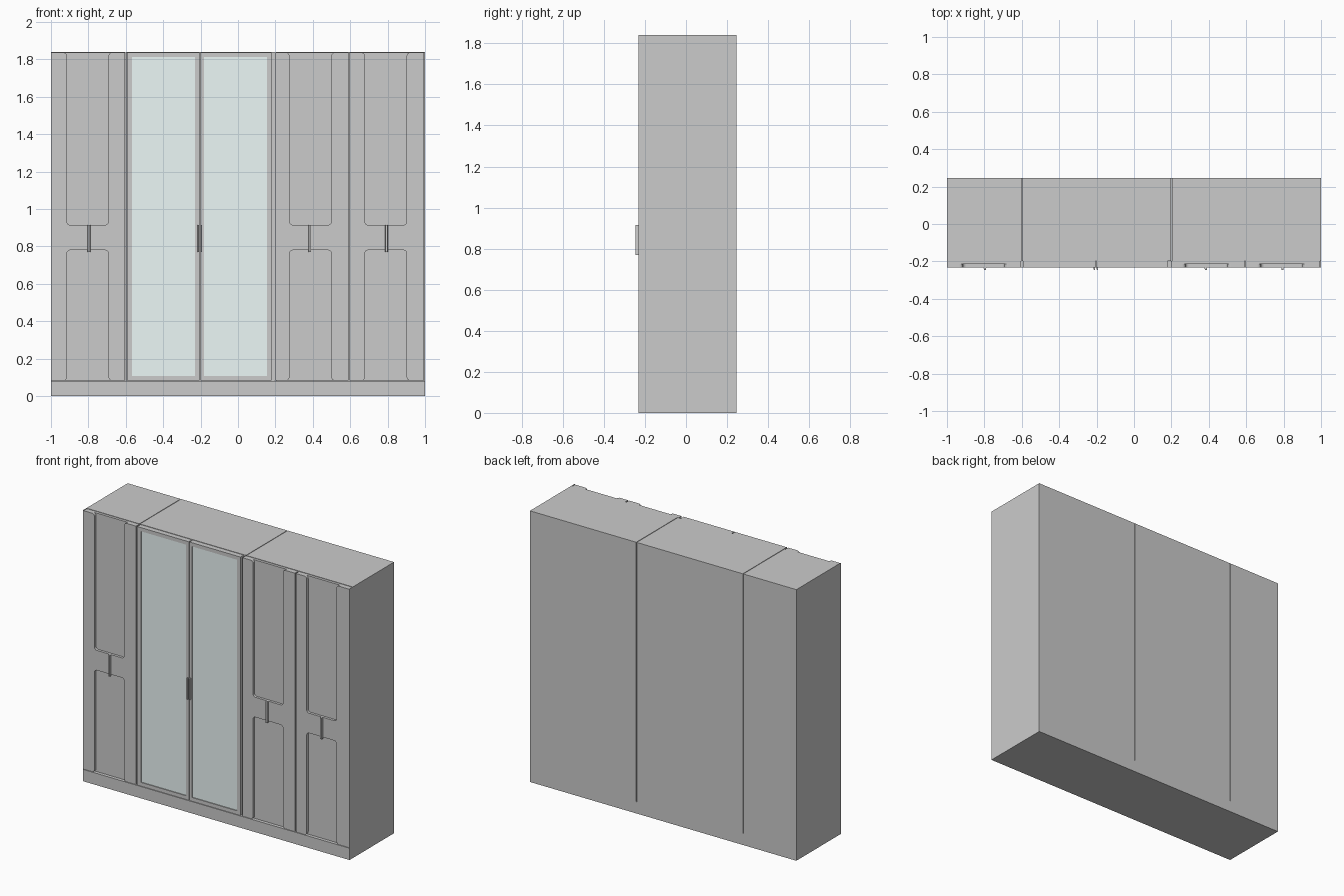
import bpy, bmesh
from mathutils import Vector

if "Cube" in bpy.data.objects:
    bpy.data.objects.remove(bpy.data.objects["Cube"])

FRONT, MID, INNER, BACK = -0.232, -0.215, -0.197, 0.245
Z0, Z1, TOP = 0.083, 1.837, 1.84

glass = bpy.data.materials.new("mirror_glass")
glass.diffuse_color = (0.84, 0.94, 0.93, 1)
glass.use_nodes = True
glass.node_tree.nodes["Principled BSDF"].inputs["Base Color"].default_value = glass.diffuse_color


def finish(name, bm, mat=None):
    bmesh.ops.recalc_face_normals(bm, faces=bm.faces[:])
    me = bpy.data.meshes.new(name)
    bm.to_mesh(me)
    bm.free()
    ob = bpy.data.objects.new(name, me)
    bpy.context.collection.objects.link(ob)
    if mat:
        me.materials.append(mat)
    return ob


def box(name, x0, x1, y0, y1, z0, z1, mat=None):
    bm = bmesh.new()
    bmesh.ops.create_cube(bm, size=1)
    for v in bm.verts:
        v.co = Vector((x0 + (v.co.x + .5) * (x1 - x0),
                       y0 + (v.co.y + .5) * (y1 - y0),
                       z0 + (v.co.z + .5) * (z1 - z0)))
    return finish(name, bm, mat)


def extrude_y(bm, face, depth):
    new = bmesh.ops.extrude_face_region(bm, geom=[face])["geom"]
    bmesh.ops.translate(bm, vec=(0, depth, 0),
                        verts=[g for g in new if isinstance(g, bmesh.types.BMVert)])


def h_panel(name, x0, x1, a, b):
    """H-shaped raised door front, open at top and bottom, with rounded corners."""
    zl, zu = 0.78, 0.915
    pts = [(x0, Z0), (a, Z0), (a, zl), (b, zl), (b, Z0), (x1, Z0),
           (x1, Z1), (b, Z1), (b, zu), (a, zu), (a, Z1), (x0, Z1)]
    bm = bmesh.new()
    vs = [bm.verts.new((x, FRONT, z)) for x, z in pts]
    bm.faces.new(vs)
    bmesh.ops.bevel(bm, geom=[vs[i] for i in (1, 2, 3, 4, 7, 8, 9, 10)], offset=0.018,
                    offset_type='OFFSET', segments=6, profile=0.5, affect='VERTICES')
    extrude_y(bm, bm.faces[:][0], MID - FRONT)
    ob = finish(name, bm)
    return ob


def handle(name, x, w):
    """Bar handle narrowing towards the front."""
    bm = bmesh.new()
    prof = [(-w / 2, FRONT), (w / 2, FRONT), (w / 3, -0.245), (-w / 3, -0.245)]
    f = bm.faces.new([bm.verts.new((x + px, py, 0.77)) for px, py in prof])
    new = bmesh.ops.extrude_face_region(bm, geom=[f])["geom"]
    bmesh.ops.translate(bm, vec=(0, 0, 0.145),
                        verts=[g for g in new if isinstance(g, bmesh.types.BMVert)])
    finish(name, bm)


def frame(name, x0, x1, gx0, gx1, gz0, gz1):
    """Mirror door frame with a rectangular opening."""
    bm = bmesh.new()
    o = [bm.verts.new((x, FRONT, z)) for x, z in ((x0, Z0), (x1, Z0), (x1, Z1), (x0, Z1))]
    i = [bm.verts.new((x, FRONT, z)) for x, z in ((gx0, gz0), (gx1, gz0), (gx1, gz1), (gx0, gz1))]
    fs = [bm.faces.new((o[k], o[(k + 1) % 4], i[(k + 1) % 4], i[k])) for k in range(4)]
    new = bmesh.ops.extrude_face_region(bm, geom=fs)["geom"]
    bmesh.ops.translate(bm, vec=(0, INNER - FRONT, 0),
                        verts=[g for g in new if isinstance(g, bmesh.types.BMVert)])
    finish(name, bm)


# plinth and three cabinet bodies with thin seams between them
box("plinth", -1, 1, FRONT, BACK, 0, 0.08)
for n, x0, x1 in (("left", -1, -0.602), ("middle", -0.598, 0.198), ("right", 0.202, 1)):
    box(n + "_cabinet", x0, x1, INNER, BACK, 0.08, TOP)

# outer side panels closing the cabinet ends
for n, x0, x1 in (("left", -1, -0.997), ("right", 0.997, 1)):
    box(n + "_side_panel", x0, x1, FRONT, INNER, 0.08, TOP)

# panelled doors: recessed back slab, raised front, handle
for n, x0, x1, a, b, hx in (("left", -0.996, -0.604, -0.915, -0.692, -0.797),
                            ("inner_right", 0.197, 0.590, 0.275, 0.500, 0.384),
                            ("outer_right", 0.597, 0.994, 0.678, 0.902, 0.794)):
    box(n + "_door_slab", x0, x1, MID, INNER, Z0, Z1)
    h_panel(n + "_door_front", x0, x1, a, b)
    handle(n + "_door_handle", hx, 0.015)

# mirror doors: frame, glass, handle beside the meeting edge
for n, x0, x1, hx in (("left", -0.594, -0.207, -0.212), ("right", -0.201, 0.180, -0.196)):
    g0, g1 = (-0.567, -0.229) if n == "left" else (-0.182, 0.155)
    frame(n + "_mirror_frame", x0, x1, g0, g1, 0.108, 1.812)
    box(n + "_mirror_glass", g0, g1, FRONT + 0.006, INNER, 0.108, 1.812, glass)
    handle(n + "_mirror_handle", hx, 0.009)
